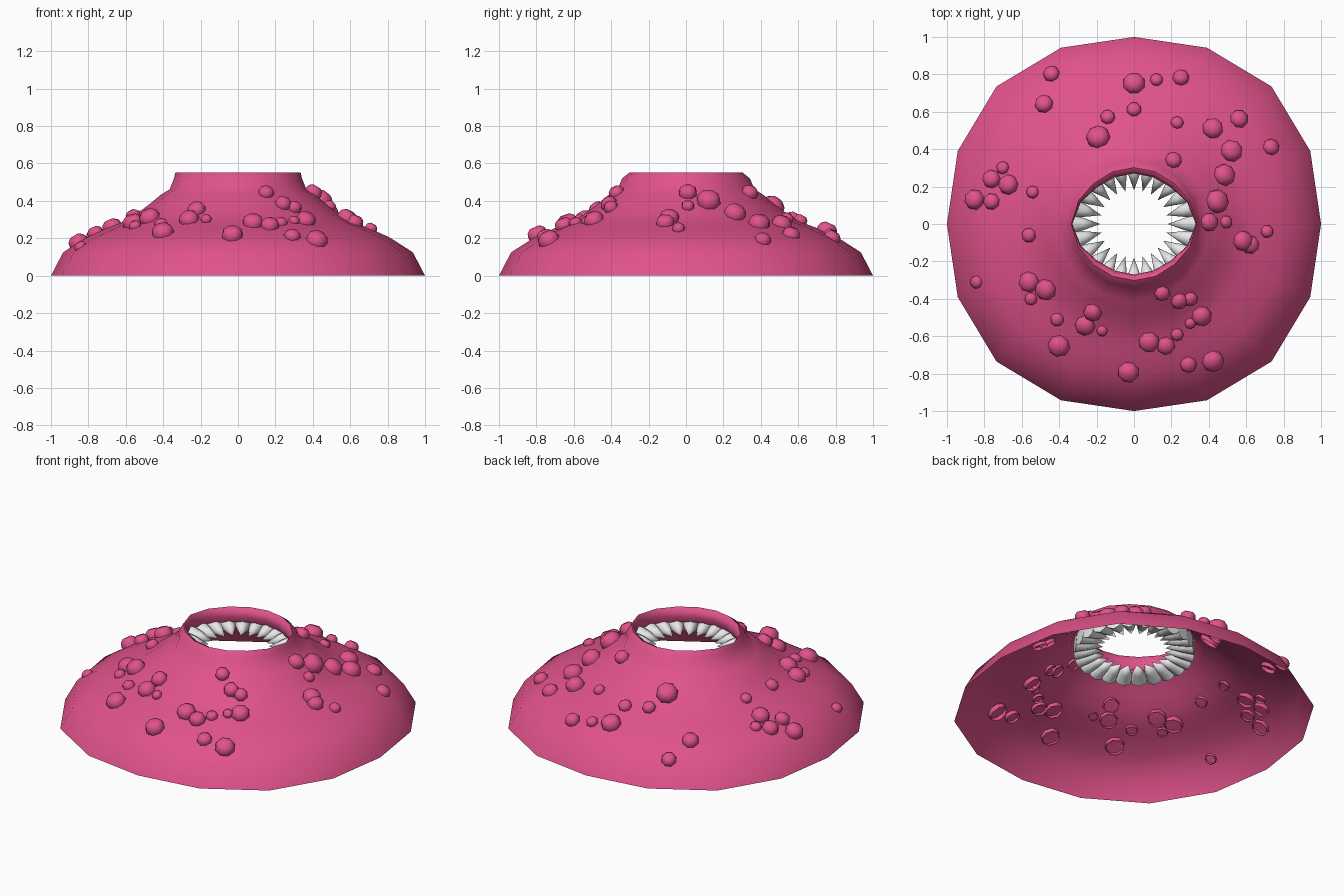
import bpy, bmesh, math
from mathutils import Vector, Matrix

if "Cube" in bpy.data.objects:
    bpy.data.objects.remove(bpy.data.objects["Cube"])


def material(name, rgb):
    m = bpy.data.materials.new(name)
    m.diffuse_color = (*rgb, 1)
    m.use_nodes = True
    m.node_tree.nodes["Principled BSDF"].inputs["Base Color"].default_value = m.diffuse_color
    return m


PINK = material("flesh pink", (0.75, 0.085, 0.26))
IVORY = material("tooth white", (0.8, 0.8, 0.8))


def finish(bm, name, mat, angle):
    me = bpy.data.meshes.new(name)
    bm.to_mesh(me)
    bm.free()
    me.materials.append(mat)
    ob = bpy.data.objects.new(name, me)
    bpy.context.collection.objects.link(ob)
    bpy.context.view_layer.objects.active = ob
    ob.select_set(True)
    bpy.ops.object.shade_smooth_by_angle(angle=math.radians(angle))
    ob.select_set(False)


def loft(bm, rings):
    """Join rings of points with quads."""
    loops = [[bm.verts.new(p) for p in ring] for ring in rings]
    for a, b in zip(loops, loops[1:]):
        for i in range(len(a)):
            j = (i + 1) % len(a)
            bm.faces.new((a[i], a[j], b[j], b[i]))
    return loops


# Open mound: 16-sided shell, slightly bulged on the diagonals near the rim
SIDES = 16
PROFILE = [(1, 0), (0.935, 0.125), (0.81, 0.205), (0.7, 0.255), (0.62, 0.285),
           (0.55, 0.325), (0.47, 0.385), (0.41, 0.435), (0.365, 0.462), (0.342, 0.52)]
# Lip and throat: radius at the sides, radius elsewhere, height
LIP = [(0.335, 0.302, 0.552), (0.331, 0.278, 0.54), (0.33, 0.27, 0.5), (0.335, 0.29, 0.46)]


def ring(radius_at, height):
    pts = []
    for i in range(SIDES):
        a = 2 * math.pi * i / SIDES
        r = radius_at(a)
        pts.append((r * math.cos(a), r * math.sin(a), height))
    return pts


rings = []
for r, z in PROFILE:
    bulge = 0.04 * max(0, (r - 0.4) / 0.6)
    rings.append(ring(lambda a: r * (1 + bulge * math.sin(2 * a) ** 2), z))
for rx, ry, z in LIP:
    rings.append(ring(lambda a: ry + (rx - ry) * abs(math.cos(a)) ** 6, z))
bm = bmesh.new()
loft(bm, rings)
finish(bm, "body_shell", PINK, 60)

# Ring of inward-pointing teeth
bm = bmesh.new()
TEETH = 24
for i in range(TEETH):
    turn = Matrix.Rotation(2 * math.pi * i / TEETH, 4, 'Z')
    rows = []
    for d, w in ((0.345, 0.052), (0.27, 0.033)):
        rows.append([turn @ Vector((d, w * math.cos(k * math.pi / 4),
                                    0.43 + w * math.sin(k * math.pi / 4))) for k in range(8)])
    loops = loft(bm, rows)
    tip = bm.verts.new(turn @ Vector((0.18, 0, 0.425)))
    for k in range(8):
        bm.faces.new((loops[1][k], loops[1][(k + 1) % 8], tip))
    bm.faces.new(loops[0][::-1])
bmesh.ops.recalc_face_normals(bm, faces=bm.faces)
finish(bm, "teeth", IVORY, 50)

# Warts: open-backed domes on the slope (x, y, radius)
WARTS = [
    (-.44, .8, .045), (-.48, .64, .05), (0, .75, .06), (.12, .77, .035), (.25, .78, .045),
    (0, .61, .04), (-.14, .57, .04), (-.19, .46, .065), (.23, .54, .035), (.42, .51, .057),
    (.56, .56, .05), (.52, .39, .06), (.73, .41, .045), (.21, .34, .045), (.48, .26, .06),
    (.44, .12, .065), (.4, .01, .05), (.49, .01, .035), (.58, -.09, .055), (.62, -.11, .05),
    (.71, -.04, .035), (-.7, .3, .035), (-.76, .24, .05), (-.67, .21, .055), (-.85, .13, .055),
    (-.76, .12, .045), (-.54, .17, .035), (-.56, -.06, .04), (-.84, -.31, .035), (-.56, -.31, .057),
    (-.47, -.35, .058), (-.55, -.4, .035), (-.41, -.51, .037), (-.22, -.47, .05), (-.26, -.54, .055),
    (-.17, -.57, .03), (-.4, -.65, .06), (.15, -.37, .042), (.24, -.41, .045), (.3, -.4, .04),
    (.36, -.49, .055), (.3, -.53, .03), (.08, -.63, .057), (.17, -.65, .05), (.23, -.59, .035),
    (.29, -.75, .045), (.42, -.73, .06), (-.03, -.79, .058)]


def slope(r):
    """Height and outward normal of the mound at radius r."""
    for (r0, z0), (r1, z1) in zip(PROFILE, PROFILE[1:]):
        if r1 <= r <= r0:
            t = (r0 - r) / (r0 - r1)
            return z0 + t * (z1 - z0), Vector((z1 - z0, 0, r0 - r1)).normalized()
    return 0.5, Vector((0, 0, 1))


bm = bmesh.new()
for x, y, s in WARTS:
    z, n = slope(math.hypot(x, y))
    n = Matrix.Rotation(math.atan2(y, x), 3, 'Z') @ n
    place = Matrix.Translation((x, y, z)) @ n.to_track_quat('Z', 'Y').to_matrix().to_4x4()
    rows = [[place @ Vector((s * w * math.cos(k * math.pi / 4 + .39),
                             s * w * math.sin(k * math.pi / 4 + .39), s * h)) for k in range(8)]
            for w, h in ((0.9, -0.45), (1, 0.1), (0.88, 0.55), (0.5, 0.85))]
    loops = loft(bm, rows)
    bm.faces.new(loops[-1])
finish(bm, "warts", PINK, 45)
